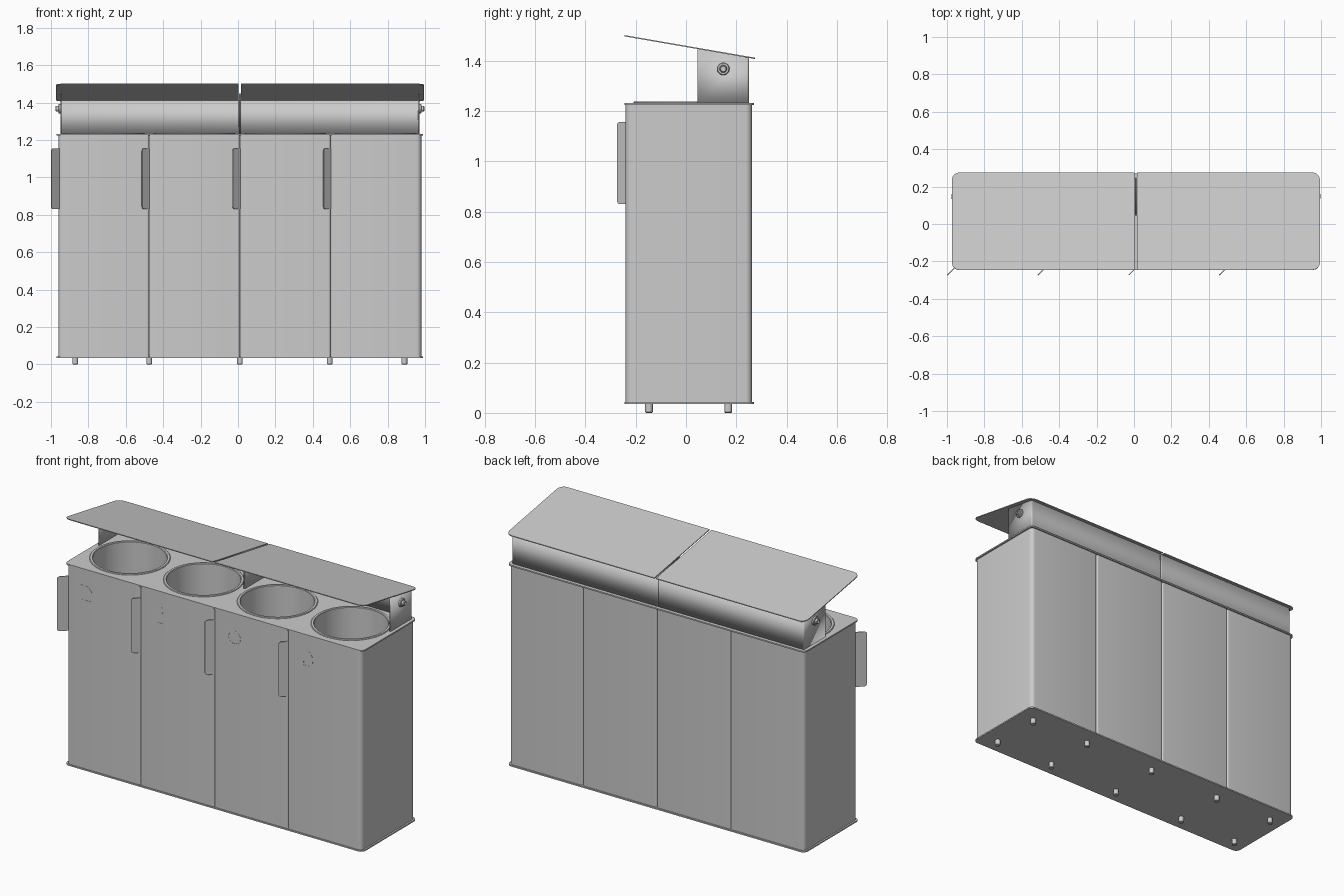
import bpy, bmesh
from math import sin, cos, pi, radians
from mathutils import Matrix

if "Cube" in bpy.data.objects:
    bpy.data.objects.remove(bpy.data.objects["Cube"])

CX, STEP = 0.01, 0.485              # station centre line and module width
CENTRES = [CX + STEP * (i - 1.5) for i in range(4)]
SLOPE = -0.09 / 0.52


def roof_z(y):
    return 1.4985 + SLOPE * (y + 0.245)


def finish(ob):
    bpy.ops.object.select_all(action='DESELECT')
    ob.select_set(True)
    bpy.context.view_layer.objects.active = ob
    bpy.ops.object.shade_smooth_by_angle(angle=radians(35))
    return ob


def mesh_object(name, bm):
    me = bpy.data.meshes.new(name)
    bm.to_mesh(me)
    bm.free()
    ob = bpy.data.objects.new(name, me)
    bpy.context.collection.objects.link(ob)
    return finish(ob)


def circle(x, y, r, n=64):
    return [(x + r * cos(2 * pi * i / n), y + r * sin(2 * pi * i / n)) for i in range(n)]


def rrect(x0, y0, x1, y1, radii, n=6):
    # counter-clockwise from lower left, one radius per corner
    pts = []
    corners = [(x0, y0, 1, 1), (x1, y0, -1, 1), (x1, y1, -1, -1), (x0, y1, 1, -1)]
    for k, ((x, y, sx, sy), r) in enumerate(zip(corners, radii)):
        if r == 0:
            pts.append((x, y))
            continue
        for i in range(n + 1):
            a = pi + k * pi / 2 + i * pi / 2 / n
            pts.append((x + sx * r + r * cos(a), y + sy * r + r * sin(a)))
    return pts


def sheet(name, loops, thick, matrix):
    # flat plate cut from outlines (inner loops become holes)
    cu = bpy.data.curves.new(name, 'CURVE')
    cu.dimensions, cu.fill_mode, cu.extrude = '2D', 'BOTH', thick / 2
    for loop in loops:
        sp = cu.splines.new('POLY')
        sp.points.add(len(loop) - 1)
        for p, (x, y) in zip(sp.points, loop):
            p.co = (x, y, 0, 1)
        sp.use_cyclic_u = True
    ob = bpy.data.objects.new(name, cu)
    bpy.context.collection.objects.link(ob)
    bpy.ops.object.select_all(action='DESELECT')
    ob.select_set(True)
    bpy.context.view_layer.objects.active = ob
    bpy.ops.object.convert(target='MESH')
    ob = bpy.context.view_layer.objects.active
    ob.data.transform(matrix)
    return finish(ob)


def wall(name, pts, z0, top, closed):
    # upright sheet metal following a plan outline
    bm = bmesh.new()
    lo = [bm.verts.new((x, y, z0)) for x, y in pts]
    hi = [bm.verts.new((x, y, top(y))) for x, y in pts]
    n = len(pts)
    for i in range(n if closed else n - 1):
        j = (i + 1) % n
        bm.faces.new((lo[i], lo[j], hi[j], hi[i]))
    return mesh_object(name, bm)


def lathe(name, profile, matrix, n=64):
    bm = bmesh.new()
    vs = [bm.verts.new((r, 0, z)) for r, z in profile]
    es = [bm.edges.new(p) for p in zip(vs, vs[1:])]
    bmesh.ops.spin(bm, geom=vs + es, cent=(0, 0, 0), axis=(0, 0, 1),
                   angle=2 * pi, steps=n, use_duplicate=False)
    bmesh.ops.remove_doubles(bm, verts=bm.verts, dist=1e-5)
    bmesh.ops.recalc_face_normals(bm, faces=bm.faces)
    bm.transform(matrix)
    return mesh_object(name, bm)


# base plate and top plate with bin openings
outline = rrect(-0.97, -0.245, 0.99, 0.27, [0.03] * 4)
sheet("base_plate", [outline], 0.008, Matrix.Translation((0, 0, 0.039)))
sheet("top_plate", [outline] + [circle(x, 0.01, 0.212) for x in CENTRES], 0.008,
      Matrix.Translation((0, 0, 1.228)))

# four cabinet modules with bin liners and door handles
for i, x in enumerate(CENTRES):
    left = 0.025 if i == 0 else 0.012
    right = 0.025 if i == 3 else 0.012
    wall(f"cabinet_module_{i + 1}",
         rrect(x - STEP / 2, -0.24, x + STEP / 2, 0.262, [left, right, right, left]),
         0.04, lambda y: 1.226, True)
    lathe(f"bin_liner_{i + 1}",
          [(0, 0.1), (0.2, 0.1), (0.2, 1.234), (0.203, 1.237), (0.215, 1.237),
           (0.218, 1.234), (0.218, 1.226)], Matrix.Translation((x, 0.01, 0)))
    hx = x - STEP / 2 - 0.038
    d = 0.5 ** 0.5
    diagonal = Matrix(((d, 0, -d, hx), (d, 0, d, -0.273), (0, 1, 0, 0), (0, 0, 0, 1)))
    sheet(f"door_handle_{i + 1}", [rrect(0, 0.83, 0.066, 1.155, [0.015, 0, 0, 0.015])],
          0.005, diagonal)

# feet
for i, x in enumerate((-0.87, -0.475, 0.01, 0.49, 0.89)):
    for side, y in (("front", -0.147), ("back", 0.168)):
        lathe(f"foot_{side}_{i + 1}",
              [(0, 0), (0.012, 0), (0.015, 0.003), (0.015, 0.038), (0, 0.038)],
              Matrix.Translation((x, y, 0)), 24)

# hood walls and sloping roof, left and right halves
shear = Matrix(((1, 0, 0, 0), (0, 1, 0, 0), (0, SLOPE, 1, roof_z(0)), (0, 0, 0, 1)))
for side, s in (("left", -1), ("right", 1)):
    x0, x1 = sorted((CX, CX + s * 0.96))
    u = rrect(x0, 0.045, x1, 0.25, [0, 0, 0.008, 0.008])
    hood = wall(f"hood_wall_{side}", u[1:] + u[:1], 1.23, lambda y: roof_z(y) - 0.001, False)
    mod = hood.modifiers.new("sheet_thickness", 'SOLIDIFY')
    mod.thickness, mod.offset = 0.005, -1
    x0, x1 = sorted((CX + s * 0.006, CX + s * 0.984))
    r = [0.04, 0, 0, 0.04] if s < 0 else [0, 0.04, 0.04, 0]
    sheet(f"roof_{side}", [rrect(x0, -0.245, x1, 0.275, r)], 0.005, shear)
    # cam lock on the end of the hood
    lathe(f"lock_{side}",
          [(0, 0), (0.025, 0), (0.025, 0.008), (0.022, 0.011), (0.015, 0.011),
           (0.015, 0.022), (0.012, 0.026), (0.009, 0.026), (0.009, 0.016), (0, 0.016)],
          Matrix.Translation((CX + s * 0.96, 0.148, 1.367)) @ Matrix.Rotation(s * pi / 2, 4, 'Y'), 32)

# thin waste-type pictograms on the doors
pictos = {
    "paper": [[(-.04, -.045), (.04, -.045), (.04, .01), (.01, .045), (-.04, .045)],
              [(-.034, -.039), (.034, -.039), (.034, .007), (.007, .039), (-.034, .039)]],
    "bottle": [[(-.025, -.05), (.025, -.05), (.025, .005), (.01, .025), (.01, .05),
                (-.01, .05), (-.01, .025), (-.025, .005)],
               [(-.019, -.044), (.019, -.044), (.019, .003), (.004, .022), (.004, .044),
                (-.004, .044), (-.004, .022), (-.019, .003)]],
    "food": [circle(0, 0, .042, 24), circle(0, 0, .036, 24)],
    "bag": [[(-.035, -.045), (.035, -.045), (.03, .02), (.012, .045), (-.012, .045), (-.03, .02)],
            [(-.028, -.039), (.028, -.039), (.024, .018), (.009, .039), (-.009, .039), (-.024, .018)]],
}
for x, (kind, loops) in zip(CENTRES, pictos.items()):
    sheet(f"pictogram_{kind}", loops, 0.002,
          Matrix.Translation((x - 0.11, -0.24, 1.085)) @ Matrix.Rotation(pi / 2, 4, 'X'))
